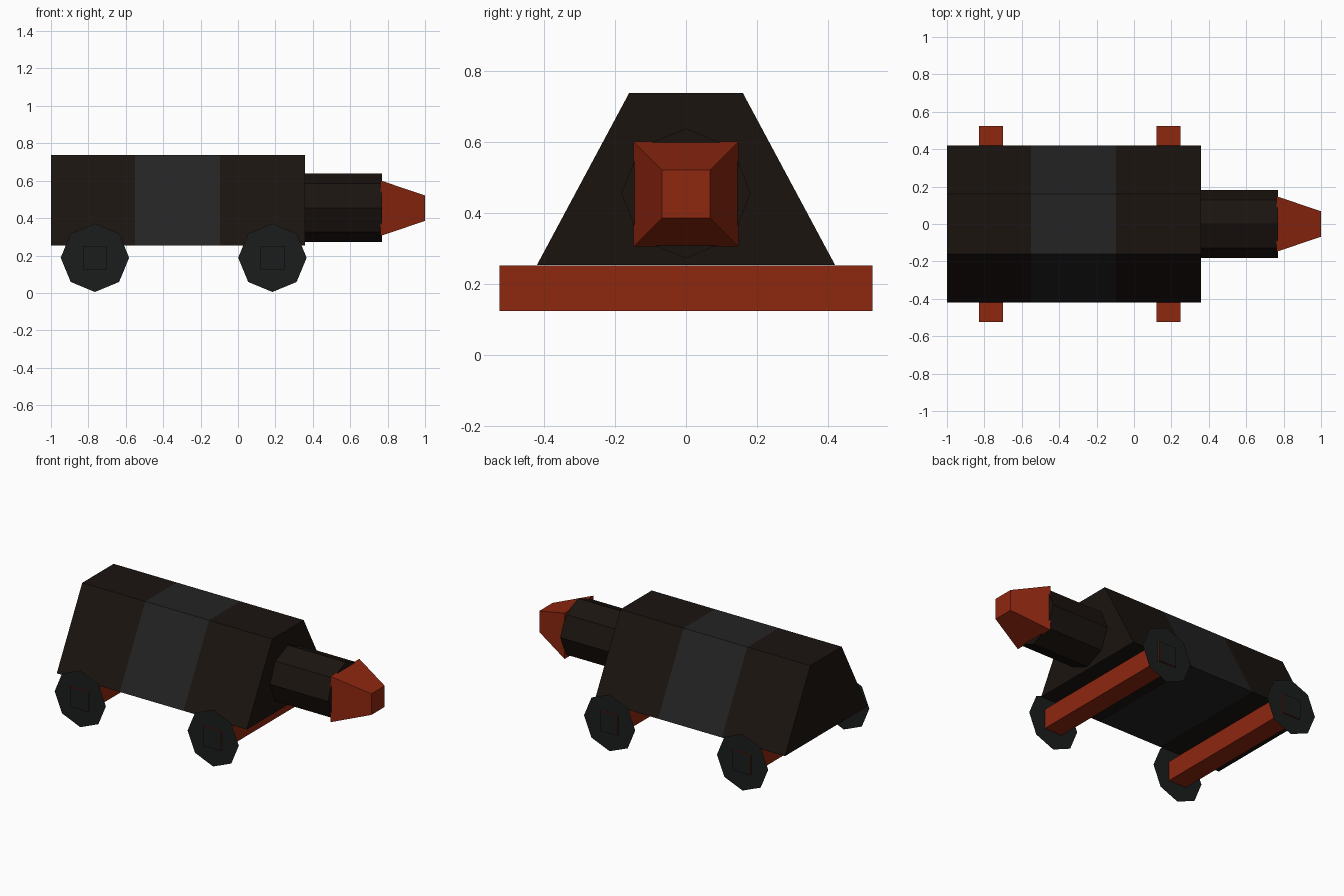
import bpy, math

if "Cube" in bpy.data.objects:
    bpy.data.objects.remove(bpy.data.objects["Cube"])


def paint(name, rgb):
    m = bpy.data.materials.new(name)
    m.diffuse_color = (*rgb, 1)
    m.use_nodes = True
    m.node_tree.nodes["Principled BSDF"].inputs["Base Color"].default_value = m.diffuse_color
    return m


DARK = paint("dark_brown", (0.011, 0.007, 0.005))
GREY = paint("band_grey", (0.017, 0.017, 0.017))
RED = paint("rust_red", (0.27, 0.02, 0.005))
TYRE = paint("wheel_grey", (0.011, 0.012, 0.012))


def make(name, verts, faces, mats, indices):
    me = bpy.data.meshes.new(name)
    me.from_pydata(verts, [], faces)
    for m in mats:
        me.materials.append(m)
    for p, i in zip(me.polygons, indices):
        p.material_index = i
    ob = bpy.data.objects.new(name, me)
    bpy.context.collection.objects.link(ob)
    return ob


def loft(name, rings, mats, bands, caps):
    """Skin equal-sized rings of points; bands and caps give material slots."""
    n = len(rings[0])
    verts = [v for r in rings for v in r]
    faces, idx = [], []
    for k, slot in enumerate(bands):
        for i in range(n):
            j = (i + 1) % n
            faces.append((k * n + i, k * n + j, (k + 1) * n + j, (k + 1) * n + i))
            idx.append(slot)
    faces += [tuple(reversed(range(n))), tuple(range(len(verts) - n, len(verts)))]
    ob = make(name, verts, faces, mats, idx + list(caps))
    return ob


def square(x, z, h):
    return [(x, a * h, z + b * h) for a, b in ((-1, -1), (1, -1), (1, 1), (-1, 1))]


# Tapered body with a grey middle band
profile = [(-0.42, 0.253), (0.42, 0.253), (0.16, 0.738), (-0.16, 0.738)]
loft("body", [[(x, y, z) for y, z in profile] for x in (-1, -0.55, -0.095, 0.357)],
     [DARK, GREY], (0, 1, 0), (0, 0))

# Octagonal neck
octagon = [(0.183 * math.cos(i * math.pi / 4), 0.183 * math.sin(i * math.pi / 4))
           for i in range(8)]
loft("neck", [[(x, y, 0.455 + z) for y, z in octagon] for x in (0.357, 0.77)],
     [DARK], (0,), (0, 0))

# Tapered square nose
loft("nose", [square(0.763, 0.453, 0.148), square(1.0, 0.453, 0.068)],
     [RED], (0,), (0, 0))

# Square axles with dark ends, and paper-thin octagonal wheels
for place, x in (("rear", -0.765), ("front", 0.184)):
    h = 0.064
    ends = [[(x + a * h, y, 0.188 + b * h) for a, b in ((-1, -1), (-1, 1), (1, 1), (1, -1))]
            for y in (-0.525, 0.525)]
    loft(place + "_axle", ends, [RED, TYRE], (0,), (1, 1))
    for side, s in (("right", -1), ("left", 1)):
        rim = [(x + a, s * 0.516, 0.188 + b) for a, b in octagon]
        make(f"{place}_{side}_wheel", rim, [tuple(range(8))[::-s]], [TYRE], [0])
